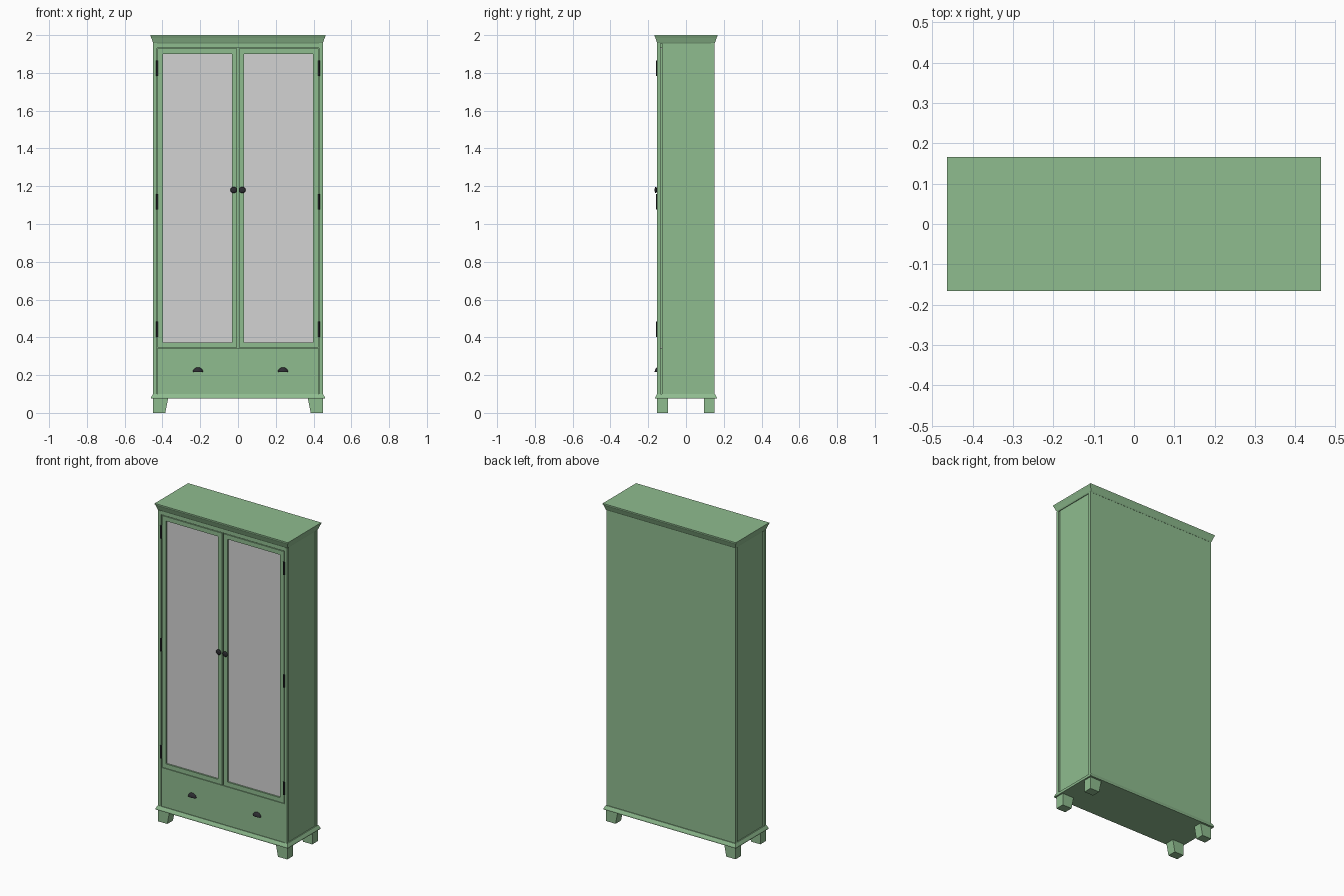
import bpy, bmesh
from math import radians
from mathutils import Matrix, Vector

cube = bpy.data.objects.get("Cube")
if cube:
    bpy.data.objects.remove(cube, do_unlink=True)


def material(name, rgb):
    m = bpy.data.materials.new(name)
    m.use_nodes = True
    m.diffuse_color = (*rgb, 1)
    m.node_tree.nodes["Principled BSDF"].inputs["Base Color"].default_value = (*rgb, 1)
    return m


GREEN = material("sage green paint", (0.275, 0.503, 0.275))
GLASS = material("pale grey glass", (0.651, 0.651, 0.651))
METAL = material("dark metal", (0.025, 0.025, 0.03))


def finish(name, bm, *mats, smooth=False):
    bmesh.ops.recalc_face_normals(bm, faces=bm.faces)
    mesh = bpy.data.meshes.new(name)
    bm.to_mesh(mesh)
    bm.free()
    for m in mats:
        mesh.materials.append(m)
    ob = bpy.data.objects.new(name, mesh)
    bpy.context.collection.objects.link(ob)
    if smooth:
        bpy.ops.object.select_all(action='DESELECT')
        ob.select_set(True)
        bpy.context.view_layer.objects.active = ob
        bpy.ops.object.shade_smooth_by_angle(angle=radians(40))
    return ob


def box_mesh(x, y, z):
    bm = bmesh.new()
    bmesh.ops.create_cube(bm, size=1)
    for v in bm.verts:
        v.co = Vector([a[0] if c < 0 else a[1] for a, c in zip((x, y, z), v.co)])
    return bm


def box(name, x, y, z, mat=GREEN):
    return finish(name, box_mesh(x, y, z), mat)


def moulding(name, levels):
    """Stack of rectangles (half width, half depth, height), skinned and capped."""
    bm = bmesh.new()
    rings = [[bm.verts.new((sx * w, sy * d, z))
              for sx, sy in ((-1, -1), (1, -1), (1, 1), (-1, 1))] for w, d, z in levels]
    for a, b in zip(rings, rings[1:]):
        for i in range(4):
            j = (i + 1) % 4
            bm.faces.new((a[i], a[j], b[j], b[i]))
    bm.faces.new(rings[0])
    bm.faces.new(rings[-1])
    return finish(name, bm, GREEN)


# Carcass, top rail and corner posts
box("carcass", (-0.443, 0.443), (-0.128, 0.149), (0.09, 1.96))
box("top_rail", (-0.43, 0.43), (-0.15, -0.12), (1.932, 1.957))
for side, s in (("left", 1), ("right", -1)):
    span = sorted((s * 0.43, s * 0.449))
    box(f"{side}_front_post", span, (-0.153, -0.135), (0.1, 1.957))
    box(f"{side}_back_post", span, (0.132, 0.15), (0.1, 1.957))

# Cornice and base moulding
moulding("cornice", [(0.447, 0.15, 1.955), (0.451, 0.154, 1.962),
                     (0.459, 0.162, 1.985), (0.463, 0.166, 1.994), (0.463, 0.166, 2.0)])
moulding("base_moulding", [(0.46, 0.163, 0.075), (0.46, 0.163, 0.082), (0.45, 0.154, 0.1)])

# Feet, tapered on their inner face
for side, s in (("left", 1), ("right", -1)):
    for end, y in (("front", (-0.153, -0.096)), ("back", (0.095, 0.15))):
        bm = box_mesh(sorted((s * 0.37, s * 0.45)), y, (0, 0.076))
        for v in bm.verts:
            if v.co.z < 0.01 and abs(v.co.x) < 0.4:
                v.co.x += s * 0.015
        finish(f"{side}_{end}_foot", bm, GREEN)

# Drawer front
box("drawer_front", (-0.427, 0.427), (-0.15, -0.12), (0.1, 0.343))

# Doors with recessed glass panes
for side, s in (("left", 1), ("right", -1)):
    bm = box_mesh(sorted((s * 0.005, s * 0.425)), (-0.15, -0.12), (0.346, 1.928))
    bm.normal_update()
    front = min(bm.faces, key=lambda f: f.calc_center_median().y)
    bmesh.ops.inset_region(bm, faces=[front], thickness=0.039)
    pane = bmesh.ops.extrude_discrete_faces(bm, faces=[front])["faces"][0]
    bmesh.ops.translate(bm, verts=pane.verts, vec=(0, 0.01, 0))
    pane.material_index = 1
    finish(f"{side}_door", bm, GREEN, GLASS)

    # Hinges
    for level, z in (("lower", 0.443), ("middle", 1.117), ("upper", 1.825)):
        bm = bmesh.new()
        bmesh.ops.create_cone(bm, cap_ends=True, segments=12, radius1=0.005, radius2=0.005,
                              depth=0.082, matrix=Matrix.Translation((s * 0.428, -0.154, z)))
        finish(f"{side}_{level}_hinge", bm, METAL, smooth=True)

    # Round knob with a short neck
    spot = Matrix.Translation((s * 0.023, -0.16, 1.18))
    bm = bmesh.new()
    bmesh.ops.create_uvsphere(bm, u_segments=20, v_segments=10, radius=0.017,
                              matrix=spot @ Matrix.Diagonal((1, 0.38, 1, 1)))
    bmesh.ops.create_cone(bm, cap_ends=True, segments=12, radius1=0.007, radius2=0.007,
                          depth=0.016, matrix=spot @ Matrix.Translation((0, 0.004, 0))
                          @ Matrix.Rotation(radians(90), 4, 'X'))
    finish(f"{side}_door_knob", bm, METAL, smooth=True)

# Cup pulls on the drawer: upper front quarter of a squashed ball
for side, x in (("left", 0.238), ("right", -0.212)):
    bm = bmesh.new()
    bmesh.ops.create_uvsphere(bm, u_segments=24, v_segments=12, radius=1)
    for normal in ((0, 0, -1), (0, 1, 0)):
        cut = bmesh.ops.bisect_plane(bm, geom=bm.verts[:] + bm.edges[:] + bm.faces[:],
                                     plane_co=(0, 0, 0), plane_no=normal, clear_outer=True)
        rim = [e for e in cut["geom_cut"] if isinstance(e, bmesh.types.BMEdge)]
        bmesh.ops.contextual_create(bm, geom=rim)
    bm.transform(Matrix.Translation((x, -0.149, 0.216)) @ Matrix.Diagonal((0.028, 0.017, 0.025, 1)))
    finish(f"{side}_cup_pull", bm, METAL, smooth=True)
